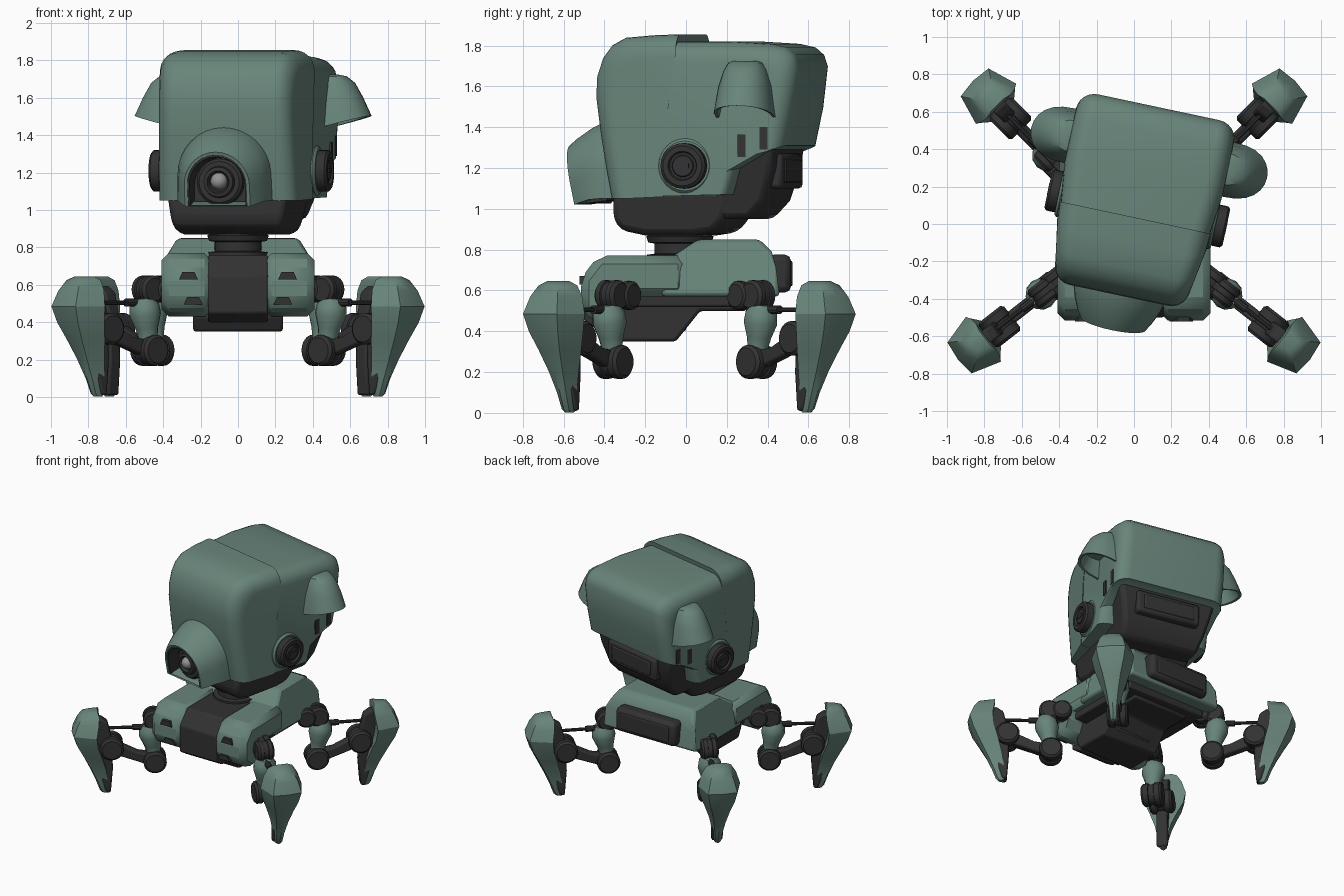
import bpy, bmesh
from math import sin, cos, pi, radians
from mathutils import Matrix, Vector

if "Cube" in bpy.data.objects:
    bpy.data.objects.remove(bpy.data.objects["Cube"])


def material(name, rgb):
    m = bpy.data.materials.new(name)
    m.diffuse_color = (*rgb, 1)
    m.use_nodes = True
    m.node_tree.nodes["Principled BSDF"].inputs["Base Color"].default_value = m.diffuse_color
    return m


GREEN = material("green_paint", (0.14, 0.235, 0.195))
DARK = material("dark_metal", (0.032, 0.032, 0.032))
LENS = material("lens_grey", (0.3, 0.3, 0.3))
FRAME = Matrix()  # current placement of the parts being built


def loft(name, rings, mat, bevel=0.0, segs=2):
    """Closed rings of points joined into one capped skin."""
    bm = bmesh.new()
    vs = [[bm.verts.new(FRAME @ Vector(p)) for p in r] for r in rings]
    n = len(vs[0])
    for a, b in zip(vs, vs[1:]):
        for i in range(n):
            j = (i + 1) % n
            bm.faces.new((a[i], a[j], b[j], b[i]))
    bm.faces.new(vs[0])
    bm.faces.new(vs[-1])
    bmesh.ops.recalc_face_normals(bm, faces=bm.faces)
    me = bpy.data.meshes.new(name)
    bm.to_mesh(me)
    bm.free()
    me.materials.append(mat)
    ob = bpy.data.objects.new(name, me)
    bpy.context.collection.objects.link(ob)
    if bevel:
        mod = ob.modifiers.new("bevel", "BEVEL")
        mod.width, mod.segments, mod.limit_method = bevel, segs, "ANGLE"
    return ob


def prism(name, profile, a, b, mat, bevel=0.0, axis="x", taper=lambda z: 1, segs=2):
    """Profile (p, z) pushed along x or y from a to b, optionally tapered with height."""
    place = (lambda t, p, q: (t * taper(q), p, q)) if axis == "x" else (lambda t, p, q: (p, t, q))
    return loft(name, [[place(t, p, q) for p, q in profile] for t in (a, b)], mat, bevel, segs)


def box(name, lo, hi, mat, bevel=0.0):
    prof = [(lo[1], lo[2]), (hi[1], lo[2]), (hi[1], hi[2]), (lo[1], hi[2])]
    return prism(name, prof, lo[0], hi[0], mat, bevel)


def lathe(name, start, axis, steps, mat, n=24):
    """Round part: (distance along axis, radius) steps."""
    axis = Vector(axis).normalized()
    q = axis.to_track_quat("Z", "Y")
    return loft(name, [[Vector(start) + q @ Vector((r * cos(2 * pi * i / n), r * sin(2 * pi * i / n), d))
                        for i in range(n)] for d, r in steps], mat)


def drum(name, centre, axis, length, r, mat):
    h, c = length / 2, 0.015
    lathe(name, Vector(centre), axis, [(-h, r * .6), (-h, r - c), (-h + c, r), (-h * .3, r), (-h * .25, r - .008),
                                       (h * .25, r - .008), (h * .3, r), (h - c, r), (h, r - c), (h, r * .6)], mat)


def shell(name, profile, hw, r, anchor, size, taper, mat):
    """Side profile pushed along x, with rounded rims shrinking towards the anchor."""
    rings = []
    for s in (-1, 1):
        for k in range(7):
            a = (k if s > 0 else 6 - k) / 6 * pi / 2
            x, inset = s * (hw - r + r * sin(a)), r * (1 - cos(a))
            rings.append([(x * taper(p), anchor[0] + (p - anchor[0]) * (1 - inset / size[0]),
                           anchor[1] + (q - anchor[1]) * (1 - inset / size[1])) for p, q in profile])
    return loft(name, rings, mat)


# ---------------------------------------------------------------- torso
pod = [(-.42, .43), (-.515, .50), (-.515, .66), (-.43, .77), (.0, .77), (.0, .57), (-.27, .57), (-.33, .43)]
for side, s in (("right", 1), ("left", -1)):
    prism(f"{side}_front_pod", pod, s * .14, s * .41, GREEN, .04, segs=1)
    for nm, x, z in (("upper", .265, .65), ("lower", .24, .515)):
        slot = [(s * x - .05, z - .02), (s * x + .05, z - .02), (s * x + .032, z + .02), (s * x - .032, z + .02)]
        prism(f"{side}_{nm}_front_slot", slot, -.522, -.48, DARK, axis="y")
prism("rear_body", [(-.12, .57), (-.12, .73), (-.06, .77), (.06, .85), (.36, .85), (.42, .79), (.44, .72), (.46, .57)],
      -.405, .405, GREEN, .02, taper=lambda z: 1 - 1.7 * max(0, z - .73))
prism("centre_strip", [(-.42, .40), (-.50, .45), (-.50, .65), (-.41, .76), (.0, .76), (.0, .40)],
      -.16, .16, DARK, .01)
prism("belly", [(-.36, .43), (-.32, .35), (-.05, .35), (.07, .50), (.30, .50), (.30, .60), (-.30, .60)],
      -.24, .24, DARK, .015)
box("under_deck", (-.34, -.25, .52), (.34, .36, .59), DARK, .01)
box("rear_panel", (-.26, .40, .59), (.26, .515, .775), DARK, .03)
box("rear_panel_inset", (-.21, .50, .62), (.21, .522, .745), DARK, .008)
lathe("neck", (0, -.03, .72), (0, 0, 1), [(0, .16), (.055, .16), (.06, .125), (.11, .125), (.115, .155),
                                          (.145, .165), (.155, .14), (.22, .14)], DARK, 32)

# ---------------------------------------------------------------- head, turned to one side
FRAME = Matrix.Rotation(radians(-12), 4, "Z")
shell("head_front_shell", [(-.31, 1.05), (-.335, 1.18), (-.365, 1.36), (-.39, 1.55), (-.385, 1.65), (-.355, 1.74),
                           (-.31, 1.80), (-.24, 1.838), (-.1, 1.85), (.035, 1.855), (-.01, 1.6), (-.05, 1.06)],
      .412, .11, (.03, 1.05), (.42, .8), lambda y: 1 - .10 * max(0, -y - .05) / .33, GREEN)
shell("head_rear_shell", [(-.10, 1.06), (-.06, 1.6), (-.03, 1.82), (.3, 1.82), (.5, 1.808), (.58, 1.79), (.62, 1.755),
                          (.638, 1.70), (.615, 1.5), (.575, 1.31), (.53, 1.30), (.35, 1.2), (.307, 1.07)],
      .432, .10, (-.06, 1.06), (.70, .77), lambda y: .925 + .075 * min(1, max(0, y) / .3), GREEN)
prism("jaw_front", [(-.30, 1.09), (-.305, .95), (-.27, .895), (-.15, .87), (.1, .87), (.2, .885), (.26, .95),
                    (.29, 1.09)], -.33, .33, DARK, .035, taper=lambda z: 1 - .5 * (1.09 - z))
prism("jaw_rear", [(.2, .95), (.38, .95), (.46, 1.04), (.505, 1.2), (.52, 1.34), (.2, 1.34)], -.39, .39, DARK, .03,
      taper=lambda z: 1 - .6 * (1.34 - z))
box("head_rear_vent", (-.25, .42, 1.10), (.25, .535, 1.27), DARK, .02)
box("head_rear_vent_inset", (-.20, .50, 1.13), (.20, .543, 1.24), DARK, .008)


def arches(stations):
    """Arch-shaped rings: (y, half width, top, bottom, backward tilt)."""
    out = []
    for y, hw, top, bot, tilt in stations:
        arc = [(hw * cos(pi * i / 16), top - hw + hw * sin(pi * i / 16)) for i in range(17)]
        out.append([(x, y + tilt * (top - z), z) for x, z in [(hw, bot)] + arc + [(-hw, bot)]])
    return out


# eye hood, its dark lining and the eye
loft("eye_hood", arches([(-.28, .255, 1.46, 1.05, 0), (-.38, .25, 1.44, 1.05, 0), (-.46, .23, 1.40, 1.045, .06),
                         (-.54, .20, 1.345, 1.03, .15), (-.58, .178, 1.31, 1.02, .2),
                         (-.575, .162, 1.295, 1.02, .2), (-.40, .16, 1.29, 1.04, 0)]), GREEN)
loft("eye_hood_lining", arches([(-.36, .163, 1.296, 1.04, 0), (-.567, .164, 1.298, 1.022, .2),
                                (-.567, .152, 1.284, 1.024, .2), (-.42, .148, 1.28, 1.04, 0)]), DARK)
lathe("eye_ring", (0, -.38, 1.15), (0, -1, 0), [(0, .125), (.09, .125), (.105, .11), (.105, .085), (.13, .08),
                                                (.135, .06), (.11, .05)], DARK)
bpy.ops.mesh.primitive_uv_sphere_add(segments=20, ring_count=12, radius=.045,
                                     location=FRAME @ Vector((0, -.49, 1.155)))
bpy.context.object.name = "eye_lens"
bpy.context.object.data.materials.append(LENS)

for side, s in (("right", 1), ("left", -1)):
    # ear hood: D-shaped sections down to a slanted lip, then up inside
    rings = []
    for z, d, hw, slant in ((1.725, .05, .06, 0), (1.715, .10, .085, 0), (1.68, .145, .105, 0), (1.6, .19, .13, 0),
                            (1.445, .235, .15, .06), (1.445, .215, .135, .06), (1.58, .16, .105, 0)):
        ring = []
        for i in range(13):
            a = -pi / 2 + pi * i / 12
            c = abs(cos(a)) ** .7 if 0 < i < 12 else 0
            ring.append((s * (.41 + d * c), .39 + hw * sin(a), z + slant * c))
        rings.append([(s * .38, ring[0][1], z)] + ring + [(s * .38, ring[-1][1], z)])
    loft(f"{side}_ear_hood", rings, GREEN)
    # round side joint
    c = (s * .36, .085, 1.21)
    lathe(f"{side}_disc_collar", c, (s, 0, 0), [(0, .135), (.055, .135), (.068, .122)], GREEN)
    lathe(f"{side}_disc", c, (s, 0, 0), [(0, .11), (.07, .112), (.115, .112), (.127, .098), (.127, .072), (.112, .066),
                                         (.112, .055), (.122, .05)], DARK)
    box(f"{side}_disc_slot", (s * .45, .053, 1.20), (s * .488, .117, 1.222), DARK)
    for nm, y, z in (("front", .37, 1.31), ("rear", .48, 1.345)):
        box(f"{side}_{nm}_side_slot", (s * .40, y - .02, z - .055), (s * .436, y + .02, z + .055), DARK)

# ---------------------------------------------------------------- legs (x = outwards in leg frame)
V = (0, 1, 0)
# armour sections: height, inner edge, outer face, inner half width, outer half width
SHIN = [(.645, .39, .46, .05, .035), (.625, .38, .495, .09, .06), (.57, .385, .53, .125, .085),
        (.485, .40, .562, .152, .105), (.40, .39, .535, .135, .09), (.31, .36, .49, .10, .065),
        (.2, .33, .435, .06, .042), (.1, .315, .39, .038, .028), (.02, .31, .36, .03, .022), (.003, .315, .345, .02, .014)]
for nm, base, ang in (("front", (.49, -.37, 0), -38), ("rear", (.455, .36, 0), 45)):
    for side, s in (("right", 1), ("left", -1)):
        FRAME = Matrix.Diagonal((s, 1, 1, 1)) @ Matrix.Translation(base) @ Matrix.Rotation(radians(ang), 4, "Z")
        leg = f"{side}_{nm}_"
        # hip
        drum(leg + "hip_mount", (-.10, 0, .575), V, .14, .07, DARK)
        box(leg + "hip_block", (-.12, -.05, .52), (0, .05, .63), DARK, .015)
        drum(leg + "hip_joint", (-.01, 0, .575), V, .12, .075, DARK)
        # thigh and knee
        lathe(leg + "thigh", (.02, 0, .53), (-.15, 0, -1), [(0, .055), (.04, .08), (.09, .085), (.16, .062),
                                                           (.22, .05), (.25, .055)], GREEN, 12)
        drum(leg + "knee", (-.02, 0, .25), V, .15, .083, DARK)
        # link to ankle
        prism(leg + "shin_link", [(-.02, .20), (.1, .245), (.28, .31), (.28, .41), (.1, .32), (-.02, .30)],
              -.035, .035, DARK, .012, "y")
        drum(leg + "ankle", (.29, 0, .365), V, .17, .085, DARK)
        # piston rod
        lathe(leg + "piston", (.02, 0, .505), (1, 0, 0), [(0, .022), (.12, .022), (.12, .012), (.36, .012)], DARK, 10)
        # shin core and armour plate
        prism(leg + "shin_core", [(.29, .44), (.32, .56), (.37, .595), (.42, .58), (.42, .30), (.34, .05), (.325, .01),
                                  (.295, .01), (.28, .2)], -.04, .04, DARK, .012, "y",)
        loft(leg + "shin_armour", [[(i, -w, z), (o, -v, z), (o + .012, 0, z), (o, v, z), (i, w, z)]
                                   for z, i, o, w, v in SHIN], GREEN)

# smooth shading with sharp edges kept
bpy.ops.object.select_all(action="SELECT")
bpy.context.view_layer.objects.active = bpy.data.objects["neck"]
bpy.ops.object.shade_smooth_by_angle(angle=radians(32))
